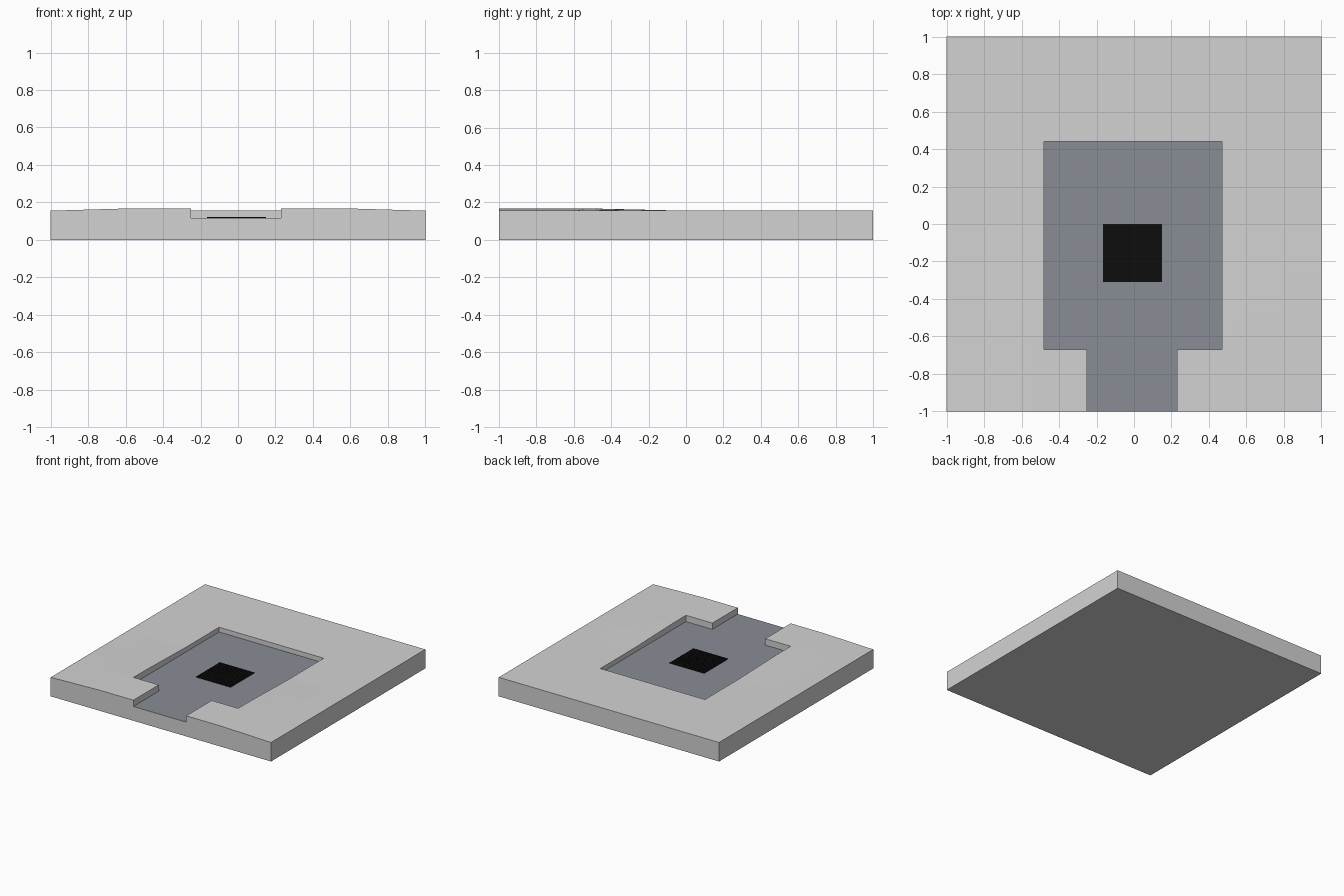
import bpy, bmesh

if "Cube" in bpy.data.objects:
    bpy.data.objects.remove(bpy.data.objects["Cube"])

def material(name, rgb):
    m = bpy.data.materials.new(name)
    m.diffuse_color = (*rgb, 1)
    m.use_nodes = True
    m.node_tree.nodes["Principled BSDF"].inputs["Base Color"].default_value = m.diffuse_color
    return m

stone = material("pale_grey", (0.65, 0.65, 0.65))
slate = material("blue_grey", (0.25, 0.265, 0.30))
black = material("black", (0.004, 0.004, 0.004))

FLOOR = 0.117
XS = [-1, -0.78, -0.55, -0.48, -0.25, 0.23, 0.47, 0.55, 0.78, 1]
YS = [-1, -0.67, -0.5, -0.25, 0, 0.44, 1]

def recessed(x, y):
    room = -0.48 < x < 0.47 and -0.67 < y < 0.44
    channel = -0.25 < x < 0.23 and y < -0.67
    return room or channel

def rim(x, y):
    # gentle rise towards the middle of the front edge
    across = min(1, (1 - abs(x)) / 0.45)
    along = max(0, min(1, -y / 0.55))
    return 0.156 + 0.013 * across * along

def finish(bm, name, mats):
    bmesh.ops.remove_doubles(bm, verts=bm.verts, dist=1e-5)
    bmesh.ops.recalc_face_normals(bm, faces=bm.faces)
    me = bpy.data.meshes.new(name)
    bm.to_mesh(me)
    bm.free()
    for m in mats:
        me.materials.append(m)
    ob = bpy.data.objects.new(name, me)
    bpy.context.collection.objects.link(ob)
    return ob

# Slab with sunken room and entrance channel
bm = bmesh.new()

def quad(pts, mat=0):
    f = bm.faces.new([bm.verts.new(p) for p in pts])
    f.material_index = mat

def height(sunk, x, y):
    return FLOOR if sunk else rim(x, y)

def wall(a, b, s1, s2):
    # vertical face under edge a-b; s is True (sunk), False (rim) or None (outside)
    if s1 == s2:
        return
    def z(s, p):
        return 0 if s is None else height(s, *p)
    quad([(*a, z(s1, a)), (*b, z(s1, b)), (*b, z(s2, b)), (*a, z(s2, a))])

def cell(i, j):
    if not (0 <= i < len(XS) - 1 and 0 <= j < len(YS) - 1):
        return None
    return recessed((XS[i] + XS[i + 1]) / 2, (YS[j] + YS[j + 1]) / 2)

for i in range(len(XS)):
    for j in range(len(YS)):
        s = cell(i, j)
        if s is not None:
            c = [(XS[i], YS[j]), (XS[i + 1], YS[j]),
                 (XS[i + 1], YS[j + 1]), (XS[i], YS[j + 1])]
            quad([(*p, height(s, *p)) for p in c], int(s))
            quad([(*p, 0) for p in reversed(c)])
        if j < len(YS) - 1:
            wall((XS[i], YS[j]), (XS[i], YS[j + 1]), cell(i - 1, j), s)
        if i < len(XS) - 1:
            wall((XS[i], YS[j]), (XS[i + 1], YS[j]), cell(i, j - 1), s)
finish(bm, "recessed_slab", [stone, slate])

# Thin black grating set on the recess floor
X0, X1, Y0, Y1 = -0.165, 0.15, -0.31, 0.0
bm = bmesh.new()

def box(x0, x1, y0, y1, z0, z1):
    vs = bmesh.ops.create_cube(bm, size=1)["verts"]
    for v in vs:
        v.co = (x0 if v.co.x < 0 else x1, y0 if v.co.y < 0 else y1,
                z0 if v.co.z < 0 else z1)

box(X0, X1, Y0, Y1, FLOOR - 0.004, FLOOR + 0.002)
N = 12
for k in range(N + 1):
    x = X0 + (X1 - X0 - 0.01) * k / N
    y = Y0 + (Y1 - Y0 - 0.01) * k / N
    box(x, x + 0.01, Y0, Y1, FLOOR + 0.001, FLOOR + 0.004)
    box(X0, X1, y, y + 0.01, FLOOR + 0.001, FLOOR + 0.0045)
finish(bm, "floor_grating", [black])
